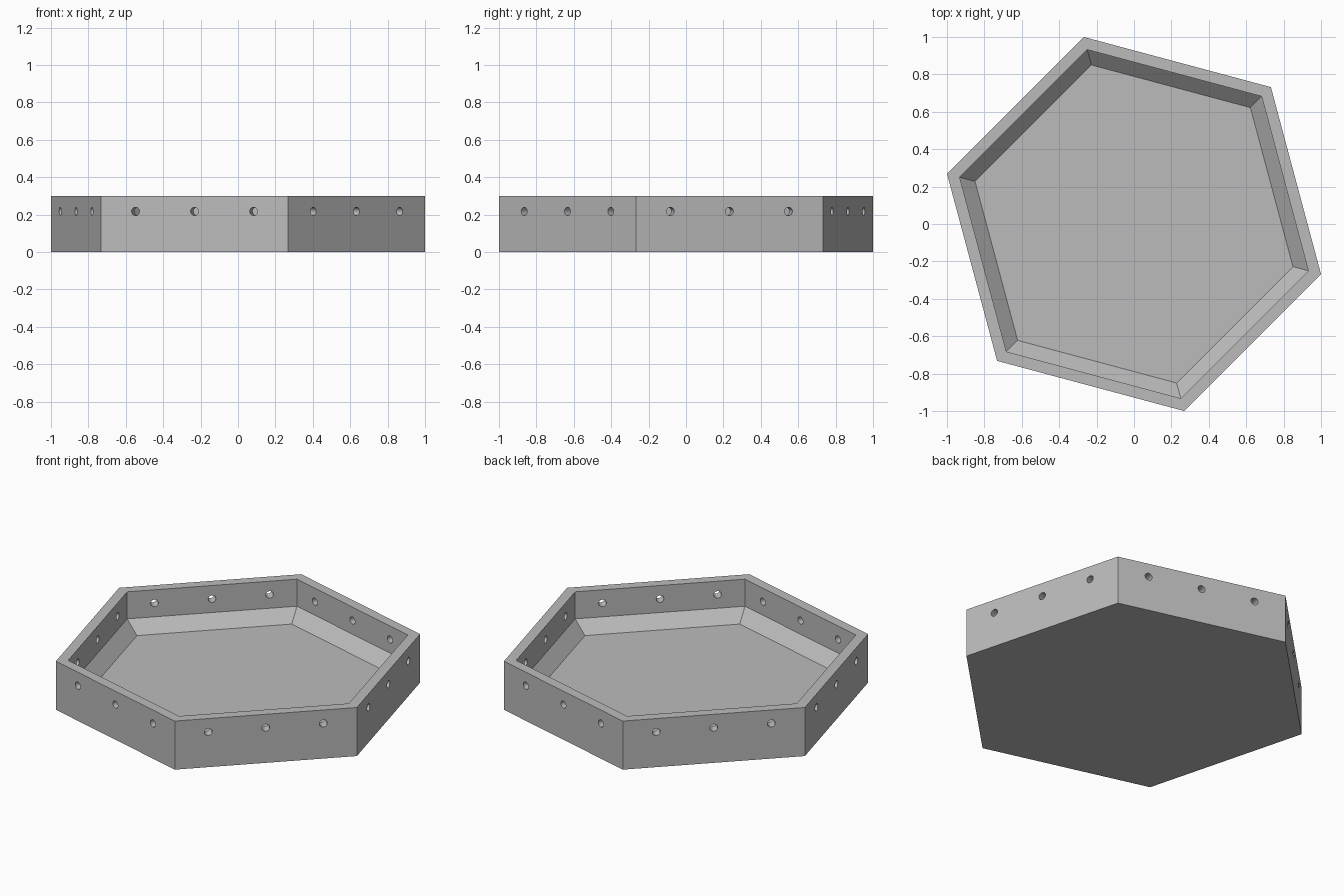
import bpy, bmesh
from math import radians, sqrt
from mathutils import Matrix, Vector

SIDES = 6
TURN = radians(-15)          # rotation of the hexagon
RADIUS = 1.035               # outer corner radius
HEIGHT = 0.3
STEP = radians(360 / SIDES)

if "Cube" in bpy.data.objects:
    bpy.data.objects.remove(bpy.data.objects["Cube"], do_unlink=True)


def ring(bm, radius, z):
    """One hexagonal loop of vertices."""
    return [bm.verts.new(Matrix.Rotation(TURN + i * STEP, 3, 'Z') @ Vector((radius, 0, z)))
            for i in range(SIDES)]


def make_object(name, bm):
    bmesh.ops.recalc_face_normals(bm, faces=bm.faces)
    mesh = bpy.data.meshes.new(name)
    bm.to_mesh(mesh)
    bm.free()
    obj = bpy.data.objects.new(name, mesh)
    bpy.context.collection.objects.link(obj)
    return obj


grey = bpy.data.materials.new("plain grey")
grey.use_nodes = True
colour = (0.5, 0.5, 0.5, 1)
grey.diffuse_color = colour
grey.node_tree.nodes["Principled BSDF"].inputs["Base Color"].default_value = colour

# Tray: underside, outer wall, rim, inner wall, sloped fillet, floor
bm = bmesh.new()
profile = [(RADIUS, 0), (RADIUS, HEIGHT), (0.965, HEIGHT), (0.965, 0.133), (0.88, 0.06)]
loops = [ring(bm, r, z) for r, z in profile]
for low, high in zip(loops, loops[1:]):
    for i in range(SIDES):
        j = (i + 1) % SIDES
        bm.faces.new((low[i], low[j], high[j], high[i]))
bm.faces.new(loops[0])
bm.faces.new(loops[-1])
tray = make_object("hexagonal_tray", bm)
tray.data.materials.append(grey)

# Three round holes through each wall
bm = bmesh.new()
apothem = RADIUS * sqrt(3) / 2
for side in range(SIDES):
    spin = Matrix.Rotation(TURN + (side + 0.5) * STEP, 4, 'Z')
    for offset in (-0.327, 0, 0.327):
        place = Matrix.Translation((apothem - 0.03, offset, 0.217))
        bmesh.ops.create_cone(bm, cap_ends=True, segments=24, radius1=0.022, radius2=0.022,
                              depth=0.2, matrix=spin @ place @ Matrix.Rotation(radians(90), 4, 'Y'))
cutter = make_object("hole_cutters", bm)
cutter.data.materials.append(grey)
cutter.hide_render = True

# Cut the holes, apply the result and discard the cutters
cut = tray.modifiers.new("wall holes", 'BOOLEAN')
cut.operation = 'DIFFERENCE'
cut.solver = 'EXACT'
cut.object = cutter
bpy.context.view_layer.objects.active = tray
tray.select_set(True)
bpy.ops.object.modifier_apply(modifier=cut.name)
bpy.data.objects.remove(cutter, do_unlink=True)
bpy.ops.object.shade_smooth_by_angle(angle=radians(30))
